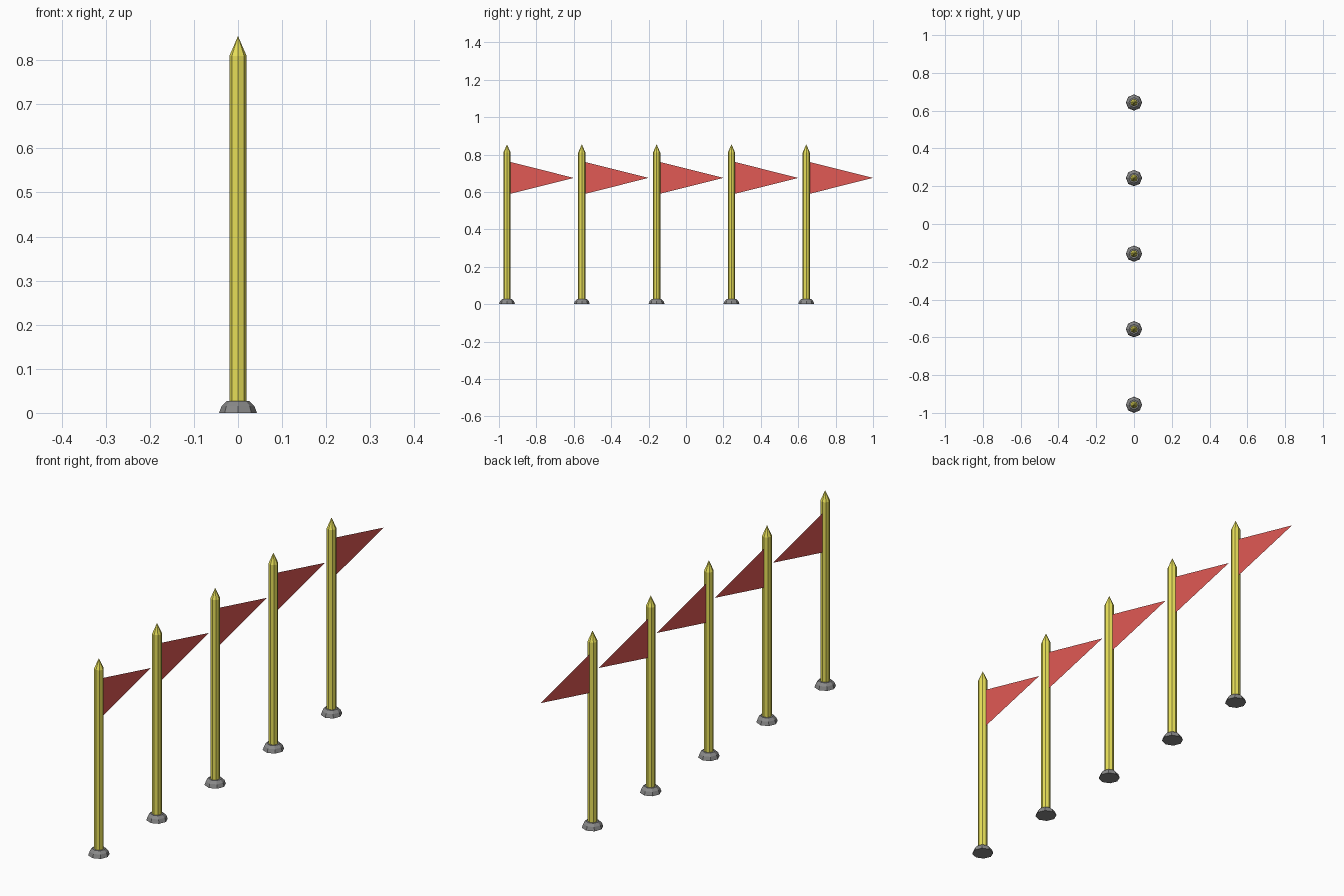
import bpy, math

if "Cube" in bpy.data.objects:
    bpy.data.objects.remove(bpy.data.objects["Cube"])

SIDES = 8


def material(name, color):
    m = bpy.data.materials.new(name)
    m.diffuse_color = color
    m.use_nodes = True
    m.node_tree.nodes["Principled BSDF"].inputs["Base Color"].default_value = m.diffuse_color
    return m


YELLOW = material("yellow_paint", (0.80, 0.74, 0.10, 1))
RED = material("red_cloth", (0.75, 0.10, 0.09, 1))
GREY = material("dark_grey", (0.25, 0.25, 0.25, 1))


def add_mesh(name, verts, faces, mat, y):
    me = bpy.data.meshes.new(name)
    me.from_pydata(verts, [], faces)
    me.materials.append(mat)
    ob = bpy.data.objects.new(name, me)
    ob.location.y = y
    bpy.context.collection.objects.link(ob)


def lathe(name, rings, mat, y, tip=None):
    """Stack of octagonal rings (radius, z), closed by a cap or a point."""
    n = SIDES
    verts = [(r * math.cos(2 * math.pi * i / n), r * math.sin(2 * math.pi * i / n), z)
             for r, z in rings for i in range(n)]
    faces = [tuple(reversed(range(n)))]
    for k in range(len(rings) - 1):
        for i in range(n):
            a, b = k * n + i, k * n + (i + 1) % n
            faces.append((a, b, b + n, a + n))
    top = (len(rings) - 1) * n
    if tip is None:
        faces.append(tuple(range(top, top + n)))
    else:
        verts.append((0, 0, tip))
        faces += [(top + i, top + (i + 1) % n, len(verts) - 1) for i in range(n)]
    add_mesh(name, verts, faces, mat, y)


for k in range(5):
    y = -0.957 + 0.4 * k
    # Bevelled foot
    lathe(f"base_{k + 1}", [(0.043, 0), (0.037, 0.016), (0.026, 0.027)], GREY, y)
    # Pole with pointed top
    lathe(f"pole_{k + 1}", [(0.0195, 0.01), (0.0195, 0.81)], YELLOW, y, tip=0.855)
    # Triangular pennant
    add_mesh(f"pennant_{k + 1}", [(0, 0.018, 0.59), (0, 0.357, 0.675), (0, 0.018, 0.76)],
             [(0, 1, 2)], RED, y)
